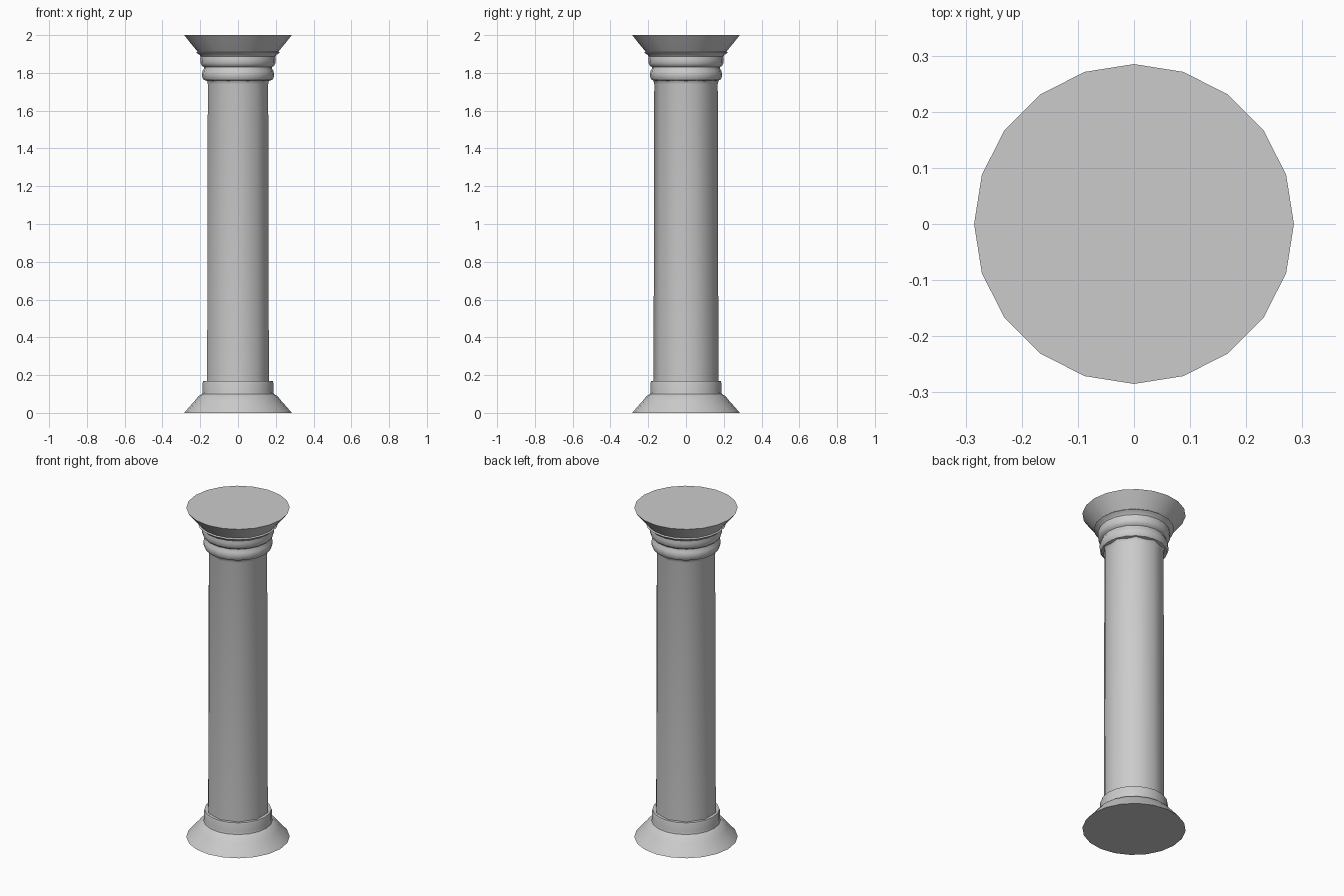
import bpy, bmesh, math

if "Cube" in bpy.data.objects:
    bpy.data.objects.remove(bpy.data.objects["Cube"])


def lathe(name, profile, sides, start, angle):
    """Closed turned solid from (radius, height) points, listed bottom to top."""
    bm = bmesh.new()
    rings = []
    for r, z in profile:
        rings.append([bm.verts.new((r * math.cos(start + math.tau * i / sides),
                                    r * math.sin(start + math.tau * i / sides), z))
                      for i in range(sides)])
    for a, b in zip(rings, rings[1:]):
        for i in range(sides):
            j = (i + 1) % sides
            bm.faces.new((a[i], a[j], b[j], b[i]))
    bm.faces.new(rings[0][::-1])
    bm.faces.new(rings[-1])
    mesh = bpy.data.meshes.new(name)
    bm.to_mesh(mesh)
    bm.free()
    obj = bpy.data.objects.new(name, mesh)
    bpy.context.collection.objects.link(obj)
    bpy.ops.object.select_all(action='DESELECT')
    obj.select_set(True)
    bpy.context.view_layer.objects.active = obj
    bpy.ops.object.shade_smooth_by_angle(angle=math.radians(angle))
    return obj


# Flared foot with an upright collar
lathe("base", [(0.285, 0), (0.255, 0.035), (0.228, 0.065), (0.208, 0.09),
               (0.19, 0.1), (0.187, 0.115), (0.187, 0.16), (0.184, 0.168),
               (0.165, 0.168)], 20, 0, 40)

# Ten-sided shaft, a corner facing front, slightly tapered and flared at the neck
lathe("shaft", [(0.172, 0.1), (0.168, 1.74), (0.172, 1.757), (0.183, 1.77),
                (0.183, 1.8)], 10, math.pi / 2, 40)

# Capital: two rounded rings under a flared top
lathe("capital", [(0.165, 1.758), (0.182, 1.763), (0.189, 1.775), (0.191, 1.792),
                  (0.188, 1.81), (0.18, 1.822), (0.18, 1.83),
                  (0.192, 1.838), (0.199, 1.852), (0.2, 1.87), (0.198, 1.888),
                  (0.204, 1.896), (0.222, 1.908), (0.215, 1.914),
                  (0.25, 1.956), (0.285, 2.0)], 20, 0, 40)
